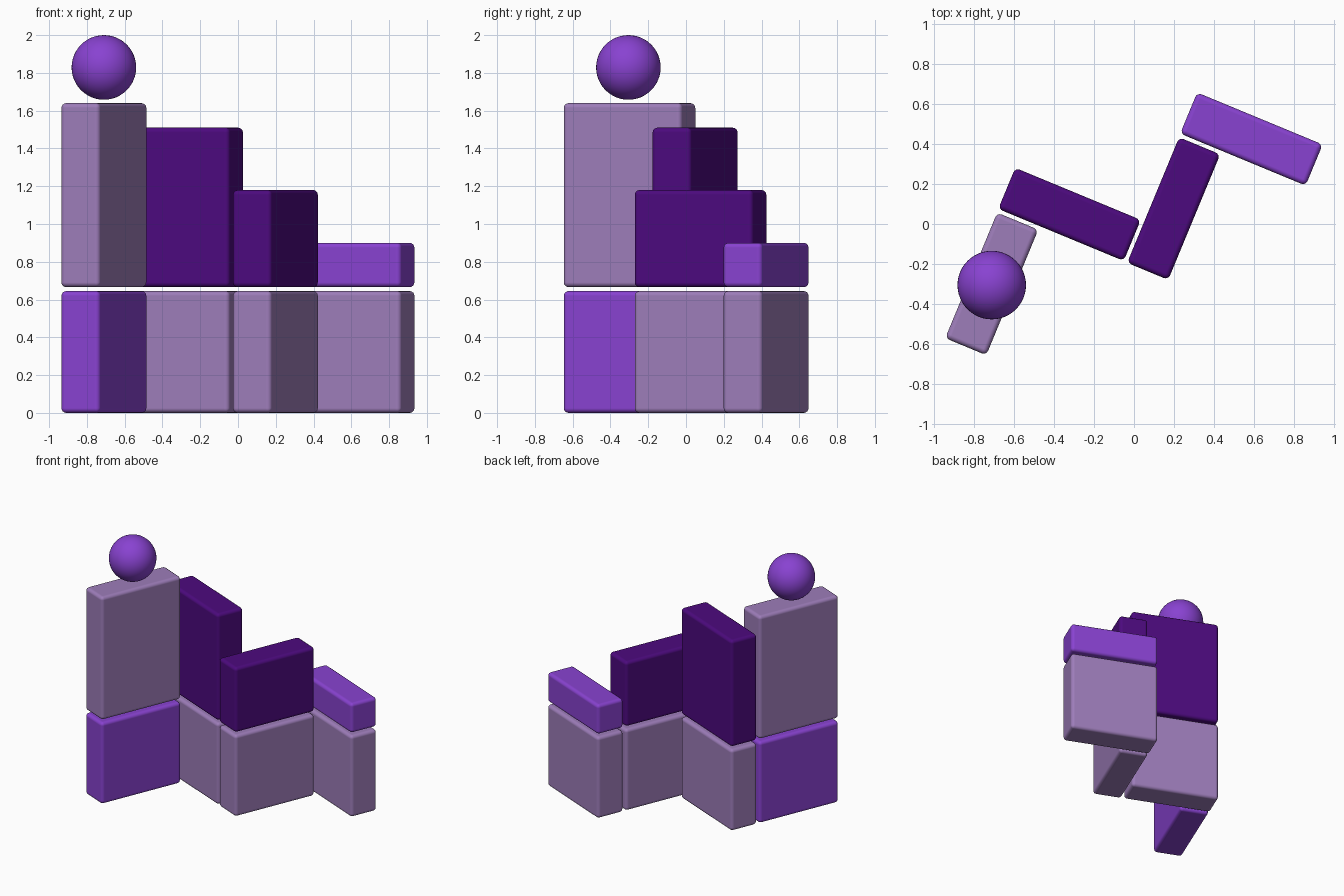
import bpy
from math import radians

cube = bpy.data.objects.get("Cube")
if cube:
    bpy.data.objects.remove(cube, do_unlink=True)


def material(name, rgb):
    mat = bpy.data.materials.new(name)
    mat.use_nodes = True
    mat.diffuse_color = (*rgb, 1)
    mat.node_tree.nodes["Principled BSDF"].inputs["Base Color"].default_value = (*rgb, 1)
    return mat


violet = material("violet", (0.25, 0.055, 0.64))
mauve = material("mauve", (0.34, 0.205, 0.49))
indigo = material("indigo", (0.073, 0.003, 0.21))

LENGTH, WIDTH = 0.678, 0.222
BASE_TOP, UPPER_BOTTOM = 0.645, 0.666


def block(name, centre, angle, bottom, top, mat):
    """Upright slab with softly rounded edges."""
    bpy.ops.mesh.primitive_cube_add(size=1, location=(*centre, (bottom + top) / 2),
                                    rotation=(0, 0, radians(angle)))
    obj = bpy.context.object
    obj.name = name
    obj.scale = (LENGTH, WIDTH, top - bottom)
    bpy.ops.object.transform_apply(location=False, rotation=False, scale=True)
    obj.data.materials.append(mat)
    bevel = obj.modifiers.new("rounded_edges", "BEVEL")
    bevel.width = 0.025
    bevel.segments = 4
    bevel.harden_normals = True
    bpy.ops.object.shade_smooth()


# Zigzag wall of four panels: centre, angle, upper height, base and upper colours
panels = [
    ((-0.71, -0.299), 67.5, 1.64, violet, mauve),
    ((-0.322, 0.048), -22.5, 1.51, mauve, indigo),
    ((0.198, 0.077), 67.5, 1.18, mauve, indigo),
    ((0.586, 0.424), -22.5, 0.90, mauve, violet),
]
for i, (centre, angle, top, base_mat, upper_mat) in enumerate(panels, 1):
    block(f"base_block_{i}", centre, angle, 0, BASE_TOP, base_mat)
    block(f"upper_block_{i}", centre, angle, UPPER_BOTTOM, top, upper_mat)

# Ball floating just above the tallest panel
bpy.ops.mesh.primitive_uv_sphere_add(segments=48, ring_count=24, radius=0.171,
                                     location=(-0.71, -0.305, 1.829))
ball = bpy.context.object
ball.name = "ball"
ball.data.materials.append(violet)
bpy.ops.object.shade_smooth()
